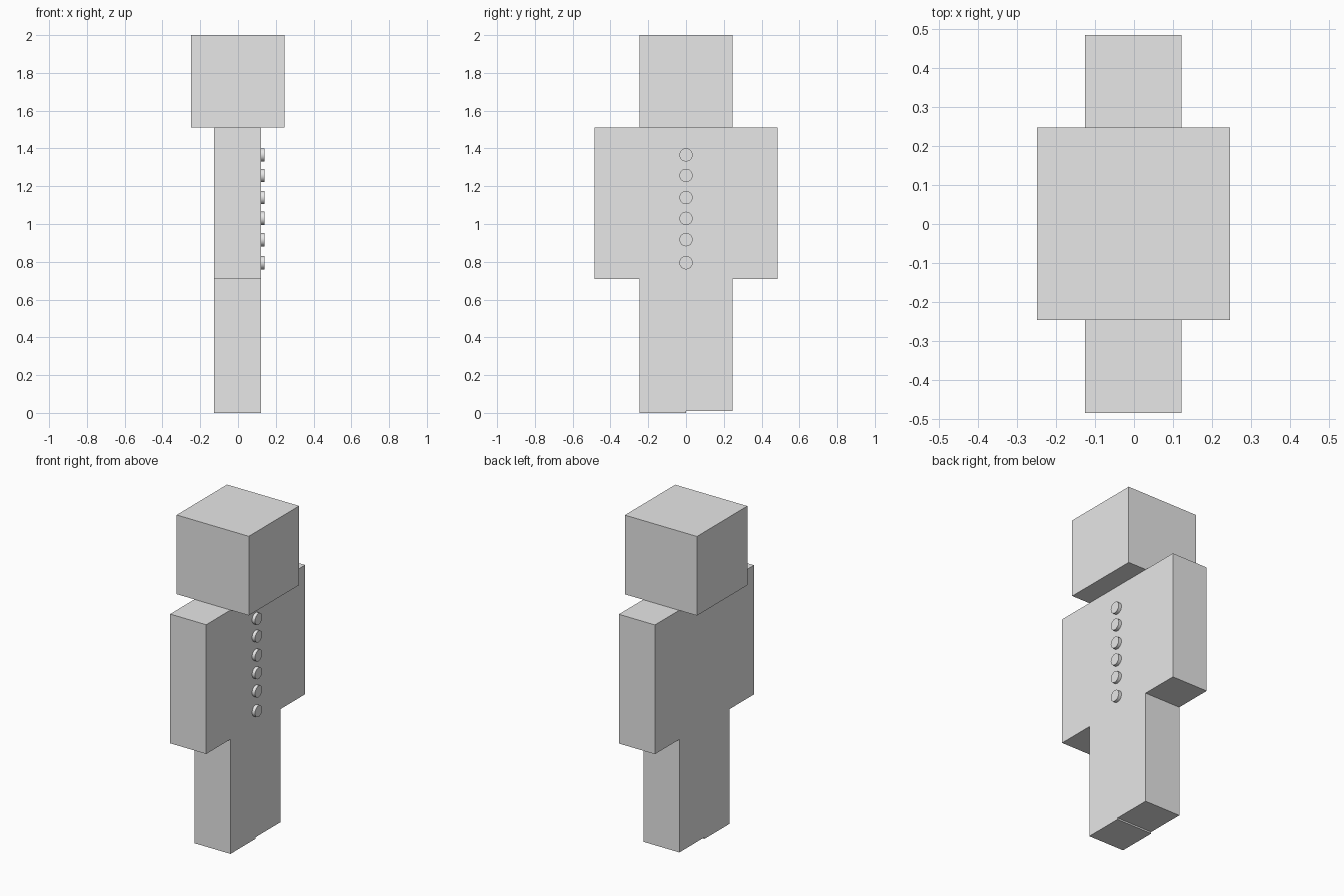
import bpy, bmesh, math
from mathutils import Matrix

if "Cube" in bpy.data.objects:
    bpy.data.objects.remove(bpy.data.objects["Cube"])

grey = bpy.data.materials.new("light_grey")
grey.diffuse_color = (0.8, 0.8, 0.8, 1)
grey.use_nodes = True
grey.node_tree.nodes["Principled BSDF"].inputs["Base Color"].default_value = grey.diffuse_color


def finish(name, bm):
    me = bpy.data.meshes.new(name)
    bm.to_mesh(me)
    bm.free()
    me.materials.append(grey)
    ob = bpy.data.objects.new(name, me)
    bpy.context.collection.objects.link(ob)
    return ob


def box(name, lo, hi):
    bm = bmesh.new()
    bmesh.ops.create_cube(bm, size=1)
    for v in bm.verts:
        v.co = [b if c > 0 else a for c, a, b in zip(v.co, lo, hi)]
    return finish(name, bm)


def button(name, z, radius=0.035, x0=0.10, x1=0.141):
    # short cylinder lying along x, with a rounded-shaded rim
    bm = bmesh.new()
    bmesh.ops.create_cone(bm, cap_ends=True, segments=32, radius1=radius,
                          radius2=radius, depth=x1 - x0,
                          matrix=Matrix.Translation(((x0 + x1) / 2, 0, z))
                          @ Matrix.Rotation(math.pi / 2, 4, 'Y'))
    for f in bm.faces:
        f.smooth = len(f.verts) == 4
    for e in bm.edges:
        e.smooth = all(len(f.verts) == 4 for f in e.link_faces)
    return finish(name, bm)


BACK, FRONT = -0.126, 0.121      # body thickness along x
HIP, SHOULDER = 0.71, 1.51

# head and torso
box("head", (-0.248, -0.246, SHOULDER), (0.246, 0.247, 2.0))
box("torso", (BACK, -0.246, HIP), (FRONT, 0.245, SHOULDER))

# arms hang flush with the torso
box("right_arm", (BACK, -0.484, HIP), (FRONT, -0.246, SHOULDER))
box("left_arm", (BACK, 0.245, HIP), (FRONT, 0.484, SHOULDER))

# legs, one slightly shorter
box("right_leg", (BACK, -0.246, 0.0), (FRONT, 0.0, HIP))
box("left_leg", (BACK, 0.0, 0.01), (FRONT, 0.245, HIP))

# row of buttons down the chest
for i, z in enumerate((0.795, 0.917, 1.03, 1.14, 1.257, 1.366)):
    button(f"button_{i + 1}", z)
